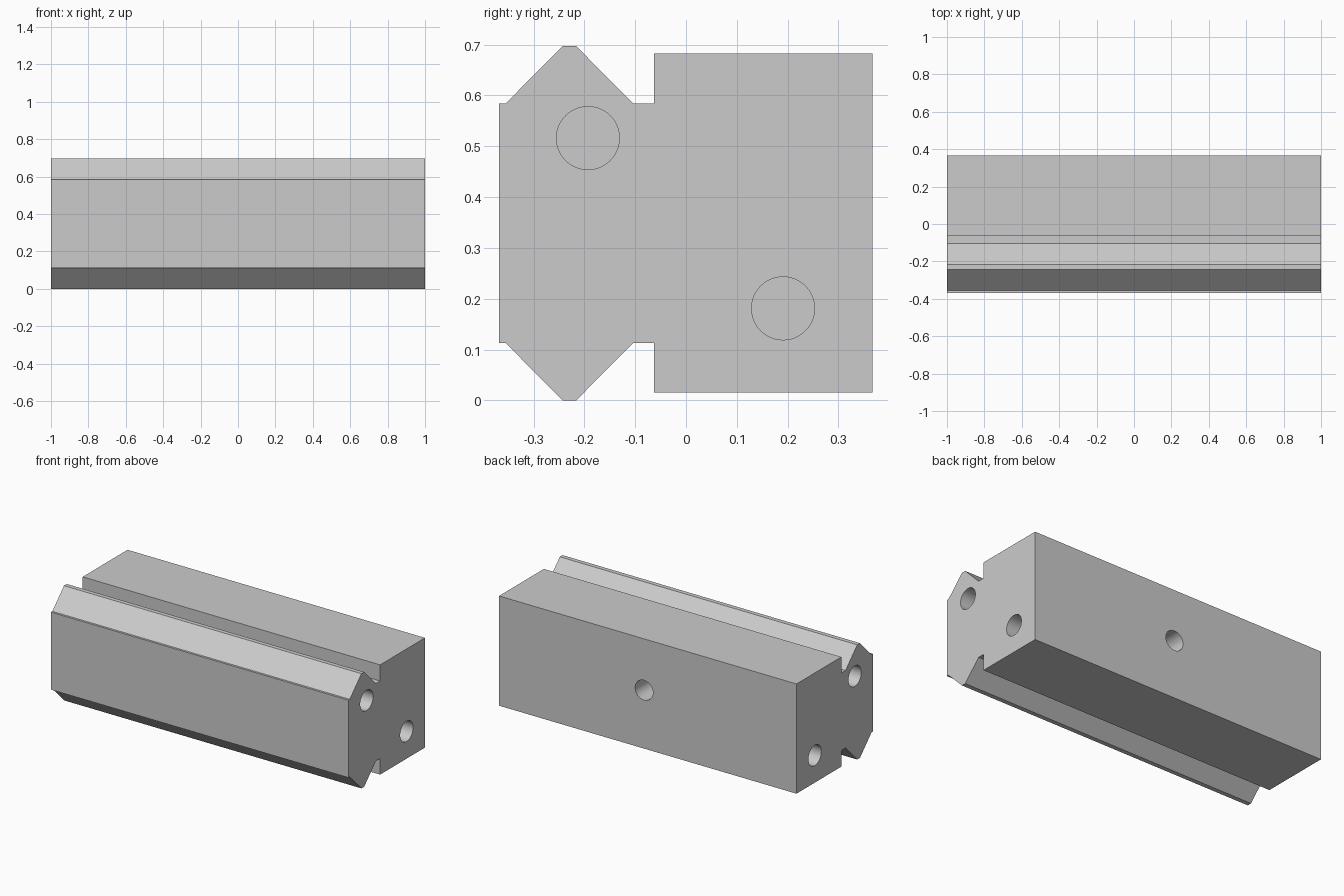
import bpy, bmesh, math
from mathutils import Vector

cube = bpy.data.objects.get("Cube")
if cube:
    bpy.data.objects.remove(cube, do_unlink=True)

HALF_LENGTH, MID_Z = 1.0, 0.3485

steel = bpy.data.materials.new("plain grey steel")
steel.use_nodes = True
grey = (0.6, 0.6, 0.6, 1)
steel.diffuse_color = grey
steel.node_tree.nodes["Principled BSDF"].inputs["Base Color"].default_value = grey

# Upper half of the rail cross-section as (y, height above the middle), front to back
upper = [(-0.368, 0.2355), (-0.355, 0.2355), (-0.243, 0.3485), (-0.216, 0.3485),
         (-0.104, 0.2355), (-0.063, 0.2355), (-0.063, 0.3335), (0.367, 0.3335)]
outline = upper + [(y, -h) for y, h in reversed(upper)]

# Rail body: the mirrored section extruded along x
bm = bmesh.new()
section = bm.faces.new([bm.verts.new((-HALF_LENGTH, y, MID_Z + h)) for y, h in outline])
new = bmesh.ops.extrude_face_region(bm, geom=[section])["geom"]
bmesh.ops.translate(bm, vec=(2 * HALF_LENGTH, 0, 0),
                    verts=[v for v in new if isinstance(v, bmesh.types.BMVert)])
bmesh.ops.recalc_face_normals(bm, faces=bm.faces)
mesh = bpy.data.meshes.new("rail_body")
bm.to_mesh(mesh)
bm.free()
mesh.materials.append(steel)
body = bpy.data.objects.new("rail_body", mesh)
bpy.context.collection.objects.link(body)


def drill(name, mouth, outward, radius, depth):
    """Cut a flat-bottomed blind hole into the body."""
    axis = Vector(outward)
    bpy.ops.mesh.primitive_cylinder_add(
        vertices=48, radius=radius, depth=2 * depth, location=mouth,
        rotation=axis.to_track_quat('Z', 'Y').to_euler())
    cutter = bpy.context.object
    cutter.name = name
    cutter.hide_render = True
    cutter.data.materials.append(steel)
    bpy.context.view_layer.objects.active = body
    cut = body.modifiers.new(name, 'BOOLEAN')
    cut.operation, cut.solver, cut.object = 'DIFFERENCE', 'EXACT', cutter
    bpy.ops.object.modifier_apply(modifier=cut.name)
    bpy.data.objects.remove(cutter, do_unlink=True)


# Two mounting holes in each end
for side in (-1, 1):
    for y, z in ((-0.193, 0.516), (0.191, 0.181)):
        drill("end_hole_cutter", (side * HALF_LENGTH, y, z), (side, 0, 0), 0.062, 0.3)

# Single hole in the back face
drill("back_hole_cutter", (0.025, 0.367, 0.37), (0, 1, 0), 0.06, 0.25)

bpy.ops.object.select_all(action='DESELECT')
body.select_set(True)
bpy.context.view_layer.objects.active = body
bpy.ops.object.shade_smooth_by_angle(angle=math.radians(30))
